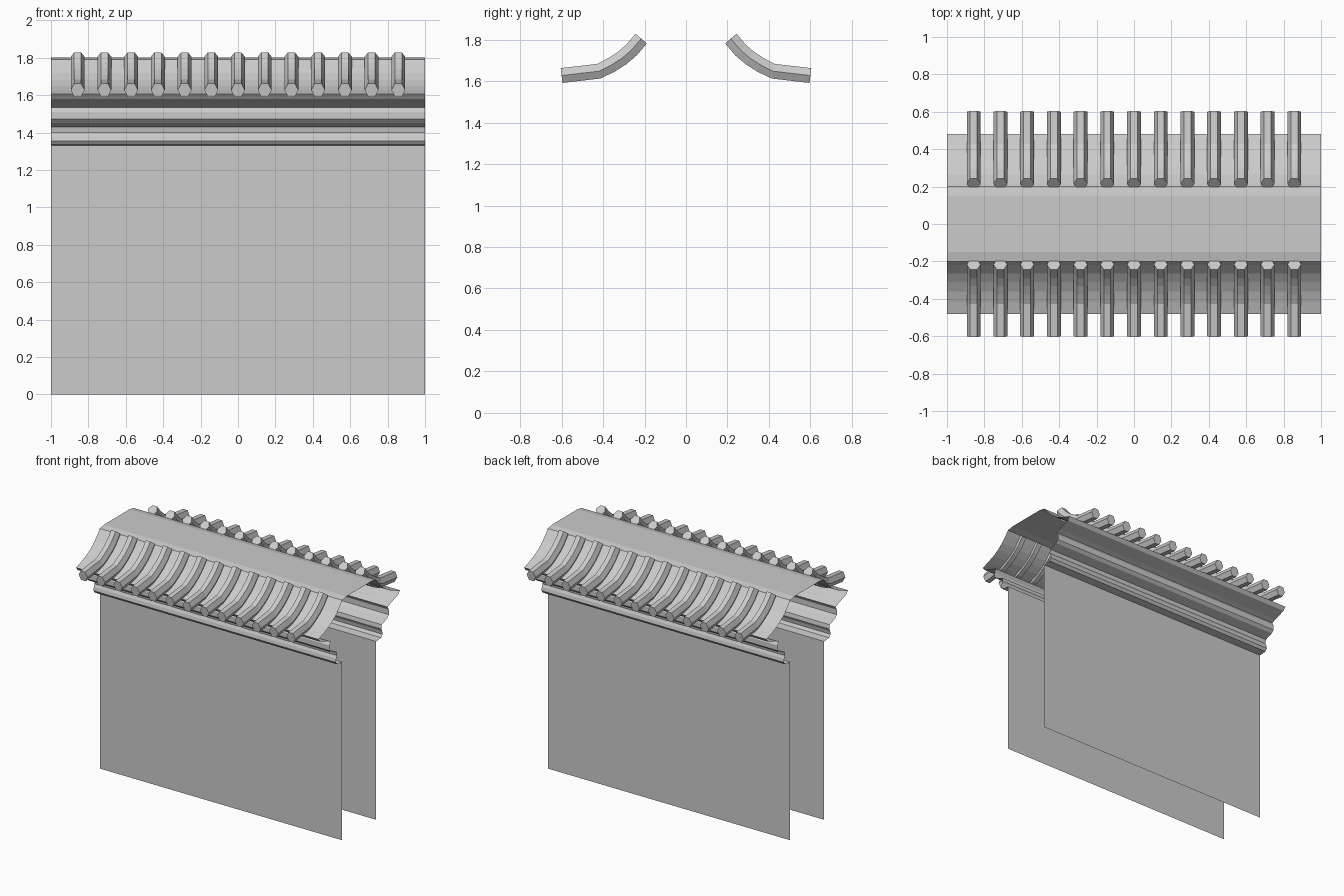
import bpy, bmesh
from math import cos, sin, pi
from mathutils import Vector

if "Cube" in bpy.data.objects:
    bpy.data.objects.remove(bpy.data.objects["Cube"])


def finish(name, bm):
    mesh = bpy.data.meshes.new(name)
    bm.to_mesh(mesh)
    bm.free()
    obj = bpy.data.objects.new(name, mesh)
    bpy.context.collection.objects.link(obj)
    return obj


def extrude_along_x(name, profile, half=1.0):
    """Open sheet: a (y, z) profile drawn out along x."""
    bm = bmesh.new()
    rows = [[bm.verts.new((x, y, z)) for y, z in profile] for x in (-half, half)]
    a, b = rows
    for i in range(len(profile) - 1):
        bm.faces.new((a[i], a[i + 1], b[i + 1], b[i]))
    return finish(name, bm)


def mirrored(profile):
    """Front half of a profile running to the back half (mirrored in y)."""
    return [(-y, z) for y, z in profile] + [(y, z) for y, z in reversed(profile)]


# Wall faces and stepped cornice, up to the eave
cornice = [(0.2, 1.33), (0.26, 1.335), (0.275, 1.355), (0.27, 1.38), (0.26, 1.40),
           (0.265, 1.43), (0.33, 1.452), (0.35, 1.472), (0.35, 1.51),
           (0.335, 1.535), (0.37, 1.55), (0.46, 1.58), (0.48, 1.605)]
for side, name in ((-1, "front"), (1, "back")):
    d = -side
    wall = [(side * 0.2, 0), (side * 0.2, 1.33)]
    trim = [(side * y, z) for y, z in cornice]
    extrude_along_x(name + "_wall", wall[::d])
    extrude_along_x(name + "_cornice", trim[::d])

# Curved roof sheet with flat ridge
roof = [(0.48, 1.605), (0.42, 1.625), (0.36, 1.65), (0.31, 1.68), (0.265, 1.715),
        (0.22, 1.765), (0.2, 1.79), (0.15, 1.80)]
extrude_along_x("roof", mirrored(roof))

# Six-sided curved roof tiles, thirteen on each slope
path = [Vector(p) for p in ((0.216, 1.805), (0.265, 1.748), (0.31, 1.71),
                            (0.36, 1.678), (0.42, 1.648), (0.6, 1.627))]
SIDES, RX, RN = 6, 0.037, 0.036


def add_tile(bm, x, side):
    rings = []
    for i, p in enumerate(path):
        t = (path[min(i + 1, len(path) - 1)] - path[max(i - 1, 0)]).normalized()
        n = Vector((-t.y, t.x))
        ring = []
        for k in range(SIDES):
            ang = 2 * pi * k / SIDES
            q = p + n * (RN / sin(pi / 3) * sin(ang))
            ring.append(bm.verts.new((x + RX * cos(ang), side * q.x, q.y)))
        rings.append(ring)
    for a, b in zip(rings, rings[1:]):
        for k in range(SIDES):
            j = (k + 1) % SIDES
            bm.faces.new((a[k], a[j], b[j], b[k]))
    bm.faces.new(rings[0])
    bm.faces.new(rings[-1])


for side, name in ((-1, "front_tiles"), (1, "back_tiles")):
    bm = bmesh.new()
    for i in range(-6, 7):
        add_tile(bm, i / 7, side)
    bmesh.ops.recalc_face_normals(bm, faces=bm.faces)
    finish(name, bm)

# Turn the sheet normals outward
for obj in bpy.context.collection.objects:
    if "tiles" in obj.name:
        continue
    face = obj.data.polygons[0]
    outward = face.normal.y * face.center.y + (face.normal.z if obj.name == "roof" else 0)
    if "cornice" in obj.name:
        face = max(obj.data.polygons, key=lambda f: abs(f.normal.y))
        outward = face.normal.y * face.center.y
    if outward < 0:
        obj.data.flip_normals()
